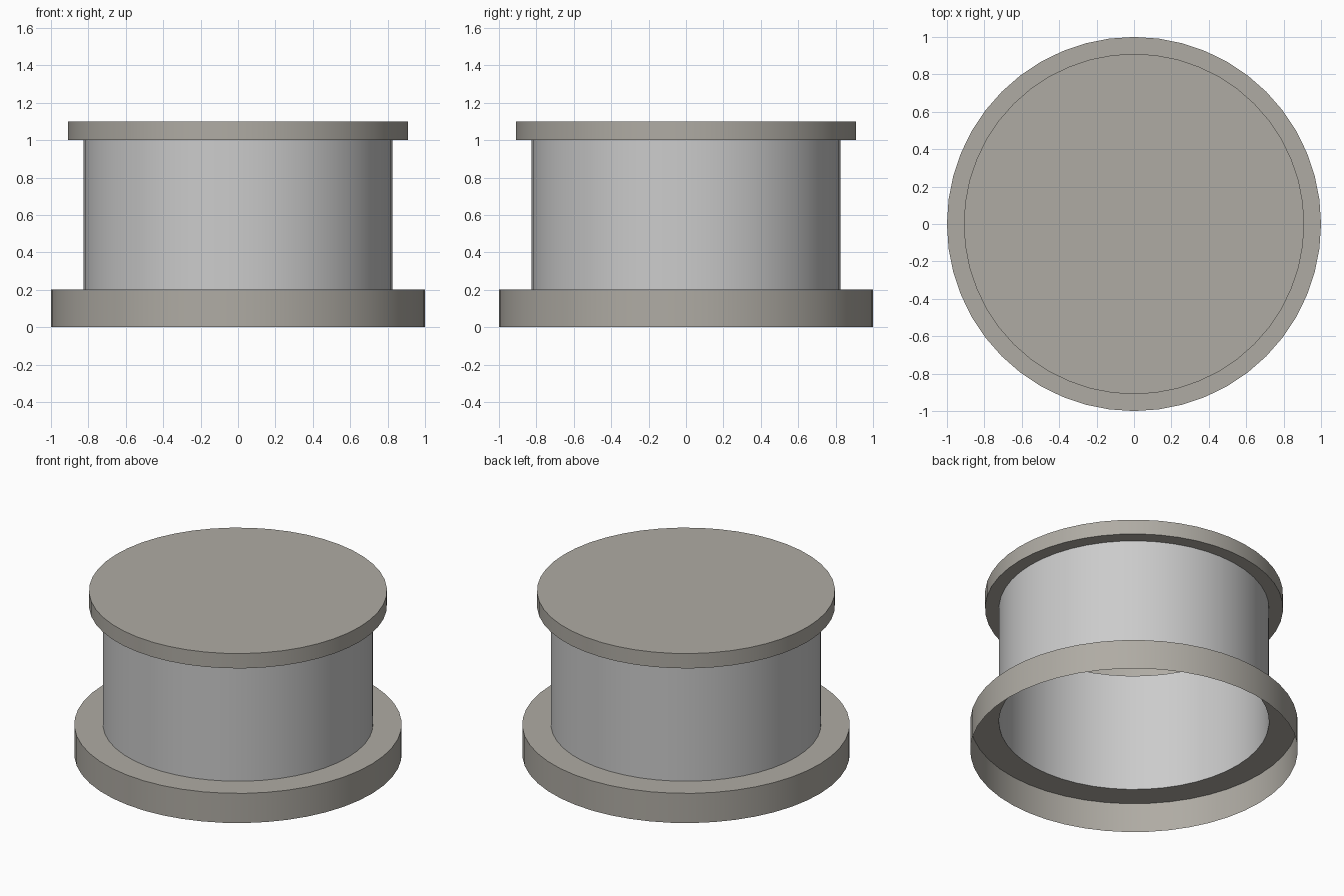
import bpy
import bmesh
from math import cos, sin, tau, radians

if "Cube" in bpy.data.objects:
    bpy.data.objects.remove(bpy.data.objects["Cube"])

SIDES = 48


def material(name, color):
    mat = bpy.data.materials.new(name)
    mat.diffuse_color = (*color, 1)
    mat.use_nodes = True
    mat.node_tree.nodes["Principled BSDF"].inputs["Base Color"].default_value = mat.diffuse_color
    return mat


def turned_shell(name, profile, mat, closed_top=False):
    """Revolve (radius, z) points about z into a thin open shell."""
    bm = bmesh.new()
    rings = [[bm.verts.new((r * cos(tau * i / SIDES), r * sin(tau * i / SIDES), z))
              for i in range(SIDES)] for r, z in profile]
    for low, high in zip(rings, rings[1:]):
        for i in range(SIDES):
            j = (i + 1) % SIDES
            bm.faces.new((low[i], low[j], high[j], high[i]))
    if closed_top:
        bm.faces.new(rings[-1])
    mesh = bpy.data.meshes.new(name)
    bm.to_mesh(mesh)
    bm.free()
    mesh.materials.append(mat)
    obj = bpy.data.objects.new(name, mesh)
    bpy.context.collection.objects.link(obj)
    bpy.ops.object.select_all(action='DESELECT')
    obj.select_set(True)
    bpy.context.view_layer.objects.active = obj
    bpy.ops.object.shade_smooth_by_angle(angle=radians(30))
    return obj


trim = material("warm_grey", (0.43, 0.41, 0.37))
wall = material("light_grey", (0.6, 0.6, 0.59))

# Wide foot: skirt and the ledge running in to the drum, open below
turned_shell("base_rim", [(1.0, 0.0), (1.0, 0.2), (0.825, 0.2)], trim)

# Straight drum wall, open at both ends
turned_shell("drum", [(0.825, 0.2), (0.825, 1.0)], wall)

# Lid: underside lip, edge and flat top, hollow inside
turned_shell("lid", [(0.825, 1.0), (0.91, 1.0), (0.91, 1.1)], trim, closed_top=True)
